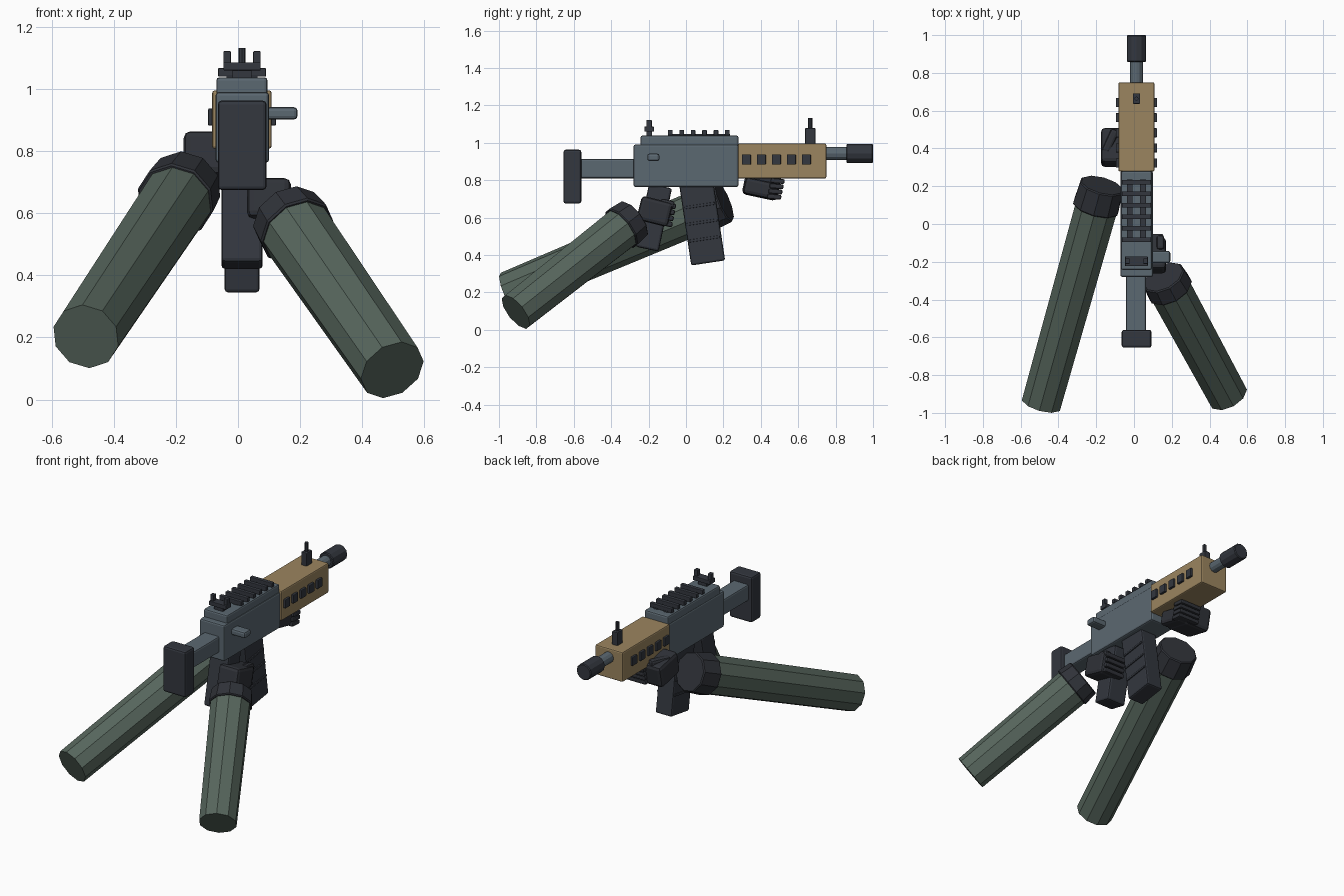
import bpy, math
from mathutils import Vector


def material(name, rgb):
    m = bpy.data.materials.new(name)
    m.diffuse_color = (*rgb, 1)
    return m


STEEL = material("slate_metal", (0.105, 0.138, 0.165))
TAN = material("tan_polymer", (0.33, 0.235, 0.115))
DARK = material("black_polymer", (0.033, 0.038, 0.049))
GLOVE = material("glove_black", (0.029, 0.032, 0.040))
GREEN = material("sleeve_green", (0.094, 0.132, 0.108))
CX = 0.013  # centre line of the rifle


def box(name, center, size, mat, bevel=0.008, rot=(0, 0, 0)):
    bpy.ops.mesh.primitive_cube_add(size=1, location=center,
                                    rotation=[math.radians(a) for a in rot])
    o = bpy.context.object
    o.name = name
    o.scale = size
    bpy.ops.object.transform_apply(location=False, rotation=False, scale=True)
    if bevel:
        b = o.modifiers.new("bevel", 'BEVEL')
        b.width = bevel
        b.segments = 2
    o.data.materials.append(mat)
    return o


def span(name, x, y, z, mat, bevel=0.008):
    mid = [(a + b) / 2 for a, b in (x, y, z)]
    return box(name, mid, [b - a for a, b in (x, y, z)], mat, bevel)


def tube(name, start, end, r1, r2, mat, sides=10, bevel=0):
    a, b = Vector(start), Vector(end)
    d = b - a
    bpy.ops.mesh.primitive_cone_add(vertices=sides, radius1=r1, radius2=r2,
                                    depth=d.length, location=(a + b) / 2)
    o = bpy.context.object
    o.name = name
    o.rotation_mode = 'QUATERNION'
    o.rotation_quaternion = d.to_track_quat('Z', 'Y')
    if bevel:
        m = o.modifiers.new("bevel", 'BEVEL')
        m.width = bevel
        m.limit_method = 'ANGLE'
        m.angle_limit = math.radians(50)
    o.data.materials.append(mat)
    return o


# Stock, receiver and handguard
span("stock_pad", (-0.065, 0.092), (-0.655, -0.56), (0.675, 0.963), DARK, 0.012)
span("stock_tube", (-0.042, 0.064), (-0.57, -0.27), (0.81, 0.912), STEEL, 0.01)
span("receiver", (-0.072, 0.1), (-0.28, 0.28), (0.763, 0.99), STEEL, 0.01)
span("receiver_cover", (-0.07, 0.095), (-0.243, 0.28), (0.98, 1.038), STEEL, 0.01)
span("handguard", (-0.083, 0.108), (0.278, 0.75), (0.808, 0.996), TAN, 0.008)
span("charging_handle", (0.09, 0.192), (-0.207, -0.142), (0.902, 0.942), STEEL, 0.012)

# Barrel and muzzle
tube("barrel", (CX, 0.74, 0.942), (CX, 0.87, 0.942), 0.034, 0.034, STEEL, 12)
tube("muzzle", (CX, 0.857, 0.942), (CX, 1.0, 0.942), 0.051, 0.051, DARK, 12, 0.005)

# Handguard slot covers on both sides
for i in range(5):
    y = 0.323 + i * 0.08
    for side in (-1, 1):
        box("handguard_slot", (CX + side * 0.097, y, 0.91), (0.025, 0.048, 0.055), DARK, 0.004)

# Top rail bars
for i in range(6):
    y = -0.084 + i * 0.061
    box("rail_bar", (CX, y, 1.054), (0.155, 0.025, 0.028), DARK, 0.004)
for i in range(2):
    box("rail_support", (CX + (i - 0.5) * 0.07, 0.07, 1.04), (0.03, 0.33, 0.012), DARK, 0)

# Sights
box("rear_sight_base", (CX, -0.197, 1.073), (0.12, 0.052, 0.026), DARK, 0.003)
box("rear_sight_foot", (CX, -0.197, 1.048), (0.06, 0.03, 0.03), DARK, 0)
for side in (-1, 1):
    box("rear_sight_post", (CX + side * 0.048, -0.197, 1.1), (0.024, 0.028, 0.045), DARK, 0.003)
box("front_sight_base", (CX, 0.664, 1.033), (0.038, 0.055, 0.09), DARK, 0.004)
tube("front_sight_post", (CX, 0.664, 1.06), (CX, 0.664, 1.132), 0.011, 0.011, DARK, 8)

# Tilted magazine with ribs
tilt = math.radians(8.5)
box("magazine", (CX, 0.086, 0.575), (0.112, 0.183, 0.44), DARK, 0.01, (8.5, 0, 0))
for d in (-0.09, 0.0, 0.09):
    c = (CX, 0.086 - d * math.sin(tilt), 0.575 + d * math.cos(tilt))
    box("magazine_rib", c, (0.125, 0.165, 0.014), DARK, 0.003, (8.5, 0, 0))

# Pistol grip
box("grip", (CX, -0.172, 0.6), (0.133, 0.125, 0.345), DARK, 0.012, (-12, 0, 0))

# Sleeves and cuffs
tube("right_sleeve", (0.185, -0.337, 0.547), (0.497, -0.91, 0.095), 0.118, 0.11, GREEN)
tube("right_cuff", (0.192, -0.348, 0.54), (0.155, -0.28, 0.592), 0.128, 0.118, GLOVE, 10, 0.006)
tube("left_sleeve", (-0.19, 0.12, 0.653), (-0.49, -0.95, 0.203), 0.118, 0.11, GREEN)
tube("left_cuff", (-0.203, 0.085, 0.64), (-0.17, 0.205, 0.69), 0.128, 0.12, GLOVE, 10, 0.006)

# Right hand with fingers around the grip
box("right_palm", (0.1, -0.167, 0.633), (0.14, 0.172, 0.132), GLOVE, 0.02, (-14, 0, 0))
for i in range(4):
    box("right_finger", (0.085, -0.088 - i * 0.006, 0.665 - i * 0.032),
        (0.14, 0.07, 0.029), GLOVE, 0.009, (-14, 0, 0))
box("right_thumb", (0.14, -0.1, 0.675), (0.04, 0.075, 0.04), GLOVE, 0.012, (-14, 0, 0))

# Left hand with fingers under the handguard
box("left_palm", (-0.085, 0.405, 0.778), (0.18, 0.19, 0.145), GLOVE, 0.022, (-12, 0, 0))
box("left_heel", (0.0, 0.4, 0.755), (0.12, 0.18, 0.09), GLOVE, 0.02, (-12, 0, 0))
for i in range(4):
    box("left_finger", (0.0, 0.49 - i * 0.006, 0.795 - i * 0.028),
        (0.15, 0.075, 0.026), GLOVE, 0.008, (-5, 0, 0))
box("left_thumb", (-0.125, 0.44, 0.835), (0.045, 0.13, 0.045), GLOVE, 0.014, (0, 0, -25))
